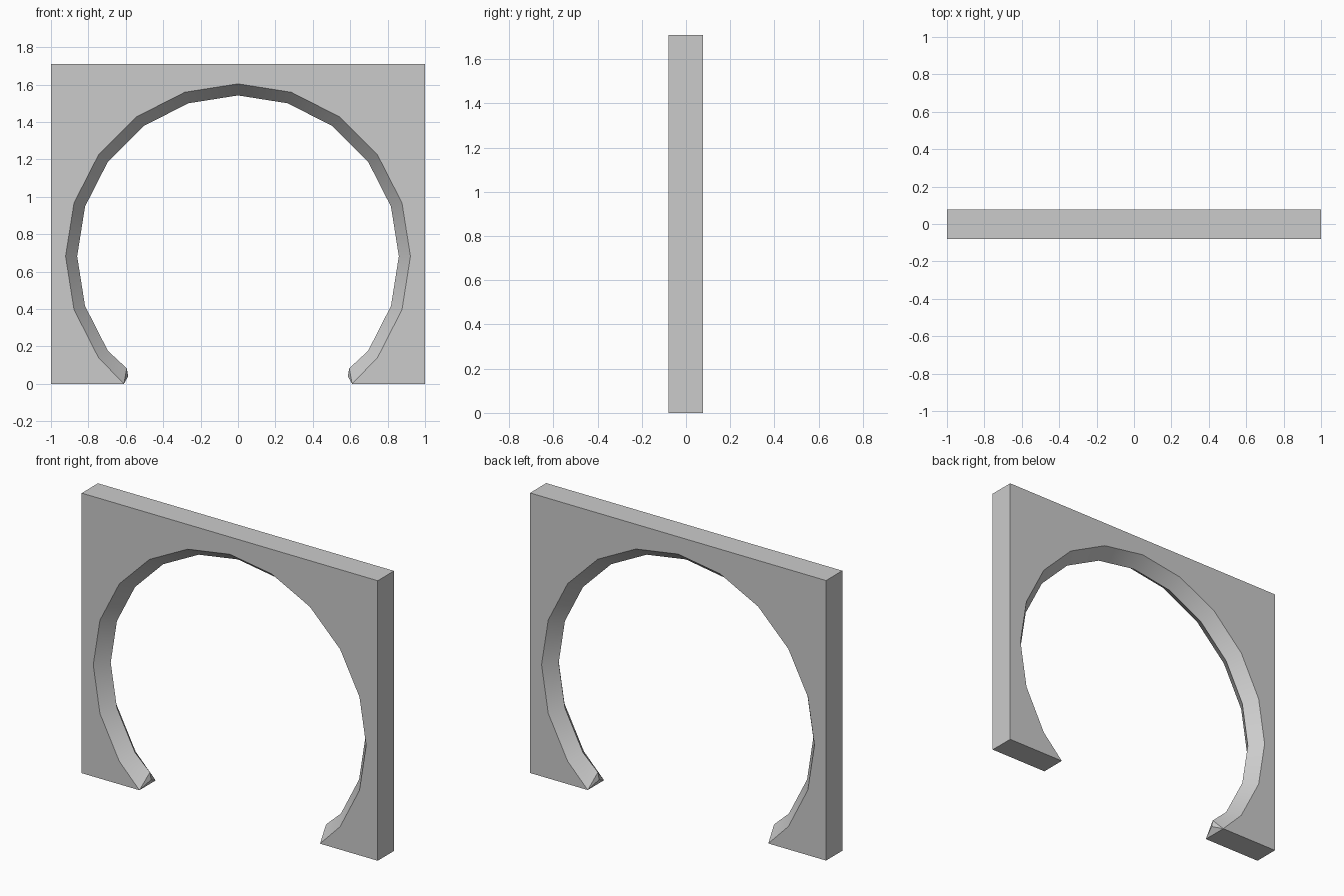
import bpy, bmesh, math

if "Cube" in bpy.data.objects:
    bpy.data.objects.remove(bpy.data.objects["Cube"])

FRONT, BACK, TOP = -0.08, 0.077, 1.71
CENTRE = 0.682            # height of the ring centre
RIM, RIDGE = 0.922, 0.86  # opening radius at the faces and at the middle ridge


def arc(radius, feet):
    """20-sided arc over the top, right foot to left foot, mirrored in x."""
    right = list(feet)
    for i in range(-2, 5):
        a = math.radians(18 * i)
        right.append((radius * math.cos(a), CENTRE + radius * math.sin(a)))
    return right + [(0, CENTRE + radius)] + [(-x, z) for x, z in reversed(right)]


bm = bmesh.new()


def verts(points, y):
    return [bm.verts.new((x, y, z)) for x, z in points]


# opening: front rim, projecting middle ridge, back rim
rim = arc(RIM, [(0.61, 0)])
front, back = verts(rim, FRONT), verts(rim, BACK)
ridge = verts(arc(RIDGE, [(0.587, 0.04), (0.595, 0.083)]), 0)
core = ridge[1:-1]

for side in (front, back):
    for i in range(len(side) - 1):
        bm.faces.new((side[i], side[i + 1], core[i + 1], core[i]))
    # little blunt nose at each foot
    bm.faces.new((side[0], core[0], ridge[0]))
    bm.faces.new((side[-1], core[-1], ridge[-1]))
for e in (0, -1):
    bm.faces.new((front[e], ridge[e], back[e]))

# flat panel faces and outer edges
outer = [(-1, 0), (-1, TOP), (1, TOP), (1, 0)]
of, ob = verts(outer, FRONT), verts(outer, BACK)
bm.faces.new(front + of)
bm.faces.new(back + ob)
loop_f, loop_b = [front[-1]] + of + [front[0]], [back[-1]] + ob + [back[0]]
for i in range(5):
    bm.faces.new((loop_f[i], loop_f[i + 1], loop_b[i + 1], loop_b[i]))

bmesh.ops.recalc_face_normals(bm, faces=bm.faces)
mesh = bpy.data.meshes.new("arch_panel")
bm.to_mesh(mesh)
bm.free()
panel = bpy.data.objects.new("arch_panel", mesh)
bpy.context.collection.objects.link(panel)

# smooth around the ring, sharp at the panel edges
bpy.context.view_layer.objects.active = panel
panel.select_set(True)
bpy.ops.object.shade_smooth_by_angle(angle=math.radians(30))
